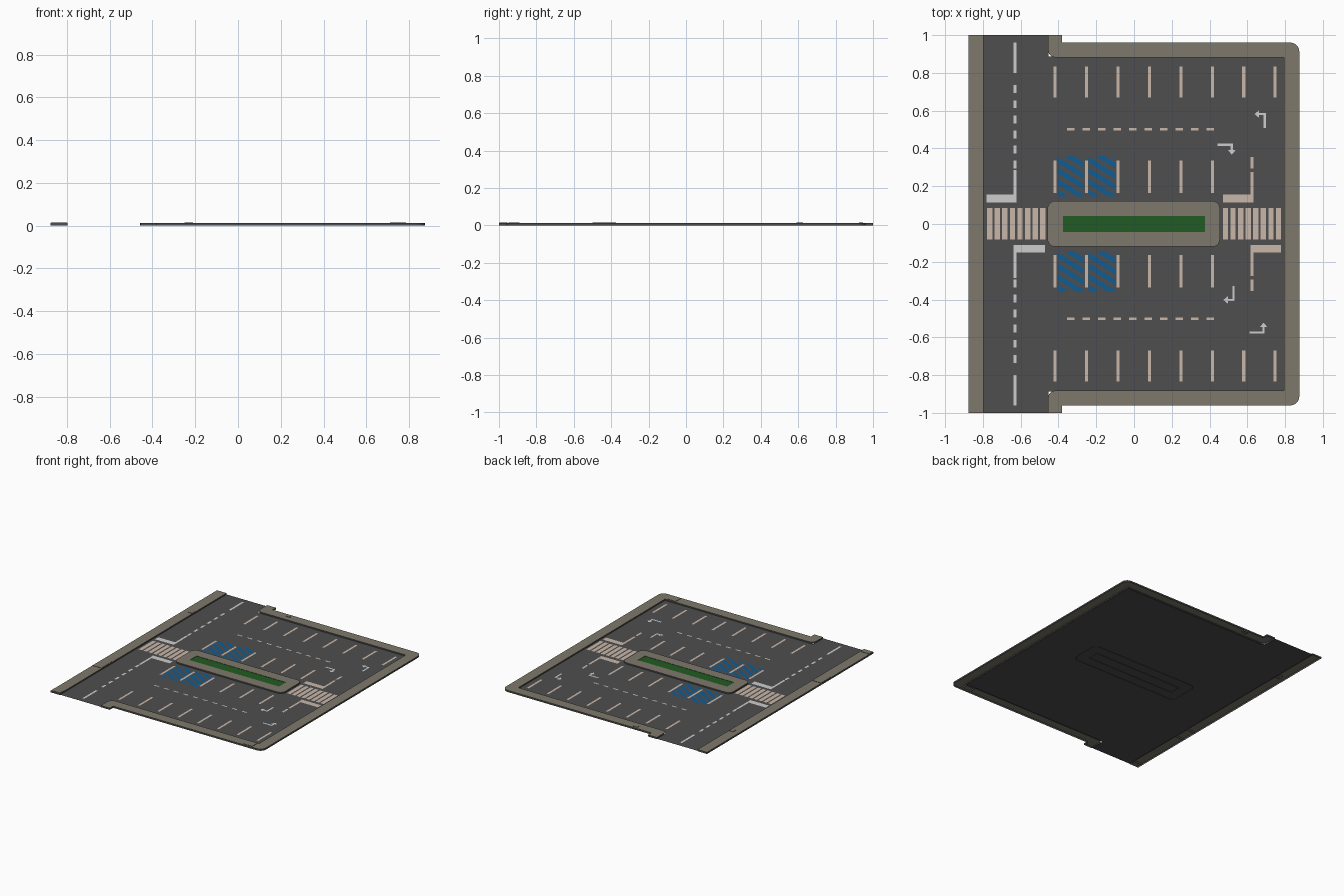
import bpy, bmesh, math
from mathutils import Vector

if "Cube" in bpy.data.objects:
    bpy.data.objects.remove(bpy.data.objects["Cube"])

ROAD, PAINT, KERB = 0.003, 0.0042, 0.013


def mat(name, rgb):
    m = bpy.data.materials.new(name)
    lin = [(c / 255 / 12.92) if c < 10 else ((c / 255 + 0.055) / 1.055) ** 2.4 for c in rgb]
    m.diffuse_color = (*lin, 1)
    m.use_nodes = True
    m.node_tree.nodes["Principled BSDF"].inputs["Base Color"].default_value = m.diffuse_color
    return m


ASPHALT = mat("asphalt grey", (78, 78, 78))
STONE = mat("kerb stone", (126, 121, 107))
GRASS = mat("grass green", (33, 92, 34))
WHITE = mat("white paint", (205, 205, 205))
PEACH = mat("pale peach paint", (202, 183, 170))
BLUE = mat("blue paint", (18, 92, 146))


def finish(name, bm, *mats):
    me = bpy.data.meshes.new(name)
    bm.to_mesh(me)
    bm.free()
    for m in mats:
        me.materials.append(m)
    ob = bpy.data.objects.new(name, me)
    bpy.context.collection.objects.link(ob)
    return ob


def poly(bm, pts, z):
    f = bm.faces.new([bm.verts.new((x, y, z)) for x, y in pts])
    f.normal_update()
    if f.normal.z < 0:
        f.normal_flip()
    return f


def box_pts(x0, y0, x1, y1):
    return [(x0, y0), (x1, y0), (x1, y1), (x0, y1)]


def arc(cx, cy, r, a0, a1, n=5):
    return [(cx + r * math.cos(math.radians(a0 + (a1 - a0) * i / n)),
             cy + r * math.sin(math.radians(a0 + (a1 - a0) * i / n))) for i in range(n + 1)]


def kerb(name, loops, z=KERB):
    """Stone top filled between loops, with dark side walls down to the ground."""
    bm = bmesh.new()
    for pts in loops:
        vs = [bm.verts.new((x, y, z)) for x, y in pts]
        for i, v in enumerate(vs):
            bm.edges.new((v, vs[(i + 1) % len(vs)]))
    bmesh.ops.triangle_fill(bm, edges=bm.edges[:], use_beauty=True, use_dissolve=False, normal=(0, 0, 1))
    rim = [e for e in bm.edges if e.is_boundary]
    new = bmesh.ops.extrude_edge_only(bm, edges=rim)["geom"]
    for v in new:
        if isinstance(v, bmesh.types.BMVert):
            v.co.z = 0
    bmesh.ops.recalc_face_normals(bm, faces=bm.faces[:])
    bm.normal_update()
    if sum(f.normal.z * f.calc_area() for f in bm.faces) < 0:
        bmesh.ops.reverse_faces(bm, faces=bm.faces[:])
    bm.normal_update()
    for f in bm.faces:
        f.material_index = 0 if abs(f.normal.z) > 0.5 else 1
    return finish(name, bm, STONE, ASPHALT)


def paint(name, rects, m):
    bm = bmesh.new()
    for r in rects:
        poly(bm, box_pts(*r), PAINT)
    return finish(name, bm, m)


# Road sheet: street on the left, car park on the right
bm = bmesh.new()
poly(bm, [(-0.797, -1), (-0.453, -1), (-0.453, -0.887), (0.797, -0.887),
          (0.797, 0.887), (-0.453, 0.887), (-0.453, 1), (-0.797, 1)], ROAD)
finish("road", bm, ASPHALT)

# Kerbs: left pavement, C-shaped car park border, central island
kerb("left_pavement", [box_pts(-0.877, -1, -0.797, 1)])
half = ([(0.795, 0.882)] + arc(-0.415, 0.922, 0.04, 270, 180) +
        [(-0.455, 1), (-0.38, 1), (-0.38, 0.96)] + arc(0.83, 0.915, 0.045, 90, 0))
kerb("car_park_kerb", [half + [(x, -y) for x, y in reversed(half)]])
rounded = (arc(0.415, 0.082, 0.04, 0, 90) + arc(-0.418, 0.082, 0.04, 90, 180) +
           arc(-0.418, -0.08, 0.04, 180, 270) + arc(0.415, -0.08, 0.04, 270, 360))
kerb("island_kerb", [rounded, box_pts(-0.377, -0.042, 0.375, 0.042)])

# Grass bed in the island
bm = bmesh.new()
poly(bm, box_pts(-0.377, -0.042, 0.375, 0.042), 0.011)
finish("grass_bed", bm, GRASS)

# Slightly lifted paving slabs
for i, r in enumerate([(-0.875, -0.5, -0.8, -0.375), (-0.835, 0.59, -0.8, 0.625),
                       (-0.875, -0.998, -0.8, -0.955), (0.71, -0.95, 0.785, -0.89),
                       (-0.25, 0.925, -0.21, 0.945)]):
    kerb(f"lifted_slab_{i}", [box_pts(*r)], KERB + 0.0022)

# Parking bay lines: outer rows of eight, inner rows of six
bays = [-0.418 + 0.1665 * i for i in range(8)]
w = 0.008
lines = []
for s in (1, -1):
    lines += [(x - w, s * 0.67, x + w, s * 0.835) for x in bays]
    lines += [(x - w, s * 0.165, x + w, s * 0.335) for x in bays[:6]]
paint("bay_lines", lines, PEACH)

# Dashed lane lines in the car park
paint("lane_dashes", [(-0.355 + 0.0822 * i, s * 0.502 - 0.006, -0.315 + 0.0822 * i, s * 0.502 + 0.006)
                      for i in range(10) for s in (1, -1)], PEACH)

# Street centre line and stop lines
c = -0.63
street = [(-0.78, 0.115, c + w, 0.155), (c - w, -0.15, -0.472, -0.11)]
for s in (1, -1):
    street += [(c - w, s * 0.8, c + w, s * 0.96), (c - w, s * 0.15, c + w, s * 0.285)]
    street += [(c - w, s * (0.735 - 0.08 * i), c + w, s * (0.693 - 0.08 * i)) for i in range(6)]
paint("street_lines", street, WHITE)

# Car park exit stop lines
c = 0.624
stops = [(0.47, 0.115, c + w, 0.155), (c - w, -0.15, 0.778, -0.11)]
for s in (1, -1):
    stops += [(c - w, s * 0.15, c + w, s * 0.275), (c - w, s * 0.295, c + w, s * 0.355)]
paint("exit_lines", stops, PEACH)

# Zebra crossings at both ends of the island
for name, x0 in (("left_crossing", -0.778), ("right_crossing", 0.47)):
    paint(name, [(x0 + 0.0402 * i, -0.083, x0 + 0.0402 * i + 0.028, 0.086) for i in range(8)], PEACH)

# Blue diagonal hatching, clipped to each bay
for i, (x0, x1) in enumerate([(-0.405, -0.265), (-0.24, -0.095)]):
    for j, (y0, y1) in enumerate([(0.145, 0.36), (-0.36, -0.143)]):
        bm = bmesh.new()
        drop = 0.62 * (x1 - x0)
        for k in range(6):
            y = y0 + 0.008 + 0.057 * k
            poly(bm, [(x0, y), (x1, y - drop), (x1, y - drop + 0.032), (x0, y + 0.032)], PAINT)
        for yc, n in ((y0, -1), (y1, 1)):
            bmesh.ops.bisect_plane(bm, geom=bm.verts[:] + bm.edges[:] + bm.faces[:], plane_co=(0, yc, 0),
                                   plane_no=(0, n, 0), clear_outer=True)
        finish(f"blue_hatching_{i}_{j}", bm, BLUE)

# Turn arrows: tail, corner, tip
for i, pts in enumerate([[(0.692, 0.508), (0.692, 0.582), (0.638, 0.582)],
                         [(0.443, 0.42), (0.518, 0.42), (0.518, 0.367)],
                         [(0.527, -0.328), (0.527, -0.402), (0.473, -0.402)],
                         [(0.612, -0.575), (0.686, -0.575), (0.686, -0.522)]]):
    a, b, t = [Vector(p) for p in pts]
    bm = bmesh.new()
    h = 0.006
    d1, d2 = (b - a).normalized(), (t - b).normalized()
    neck = t - d2 * 0.024
    for p, q, d in ((a, b + d1 * h, d1), (b + d2 * h, neck, d2)):
        n = Vector((-d.y, d.x)) * h
        poly(bm, [p + n, q + n, q - n, p - n], PAINT)
    n = Vector((-d2.y, d2.x)) * 0.02
    poly(bm, [neck + n, t, neck - n], PAINT)
    finish(f"turn_arrow_{i}", bm, WHITE)
